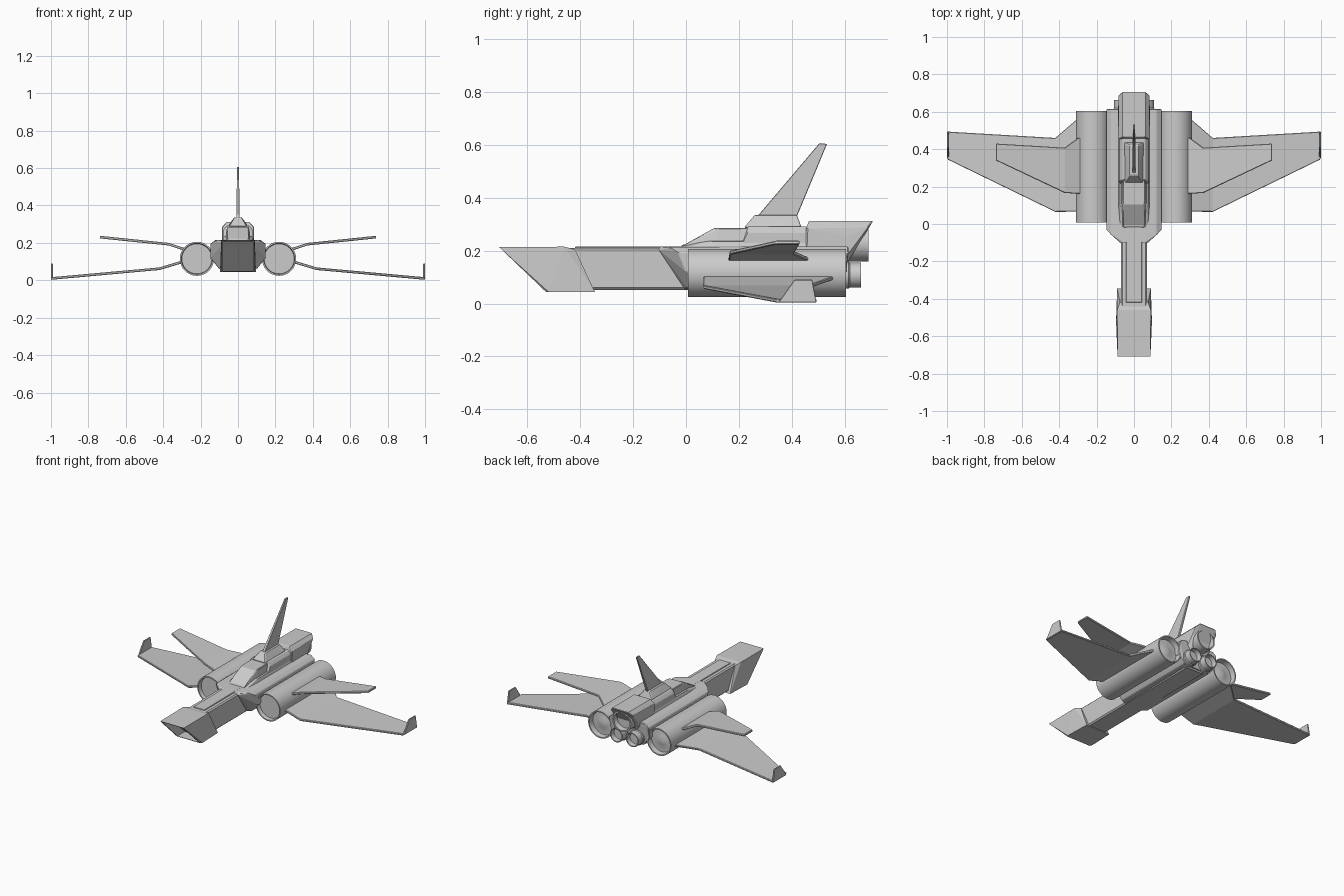
import bpy, bmesh, math
from mathutils import Vector

if "Cube" in bpy.data.objects:
    bpy.data.objects.remove(bpy.data.objects["Cube"])


def finish(name, bm, bevel=0, mirror=False, thick=0, smooth=False):
    bmesh.ops.recalc_face_normals(bm, faces=bm.faces)
    me = bpy.data.meshes.new(name)
    bm.to_mesh(me)
    bm.free()
    ob = bpy.data.objects.new(name, me)
    bpy.context.collection.objects.link(ob)
    if thick:
        m = ob.modifiers.new("thickness", 'SOLIDIFY')
        m.thickness, m.offset = thick, 0
    if bevel:
        m = ob.modifiers.new("bevel", 'BEVEL')
        m.width, m.segments, m.limit_method = bevel, 1, 'ANGLE'
    if mirror:
        m = ob.modifiers.new("mirror", 'MIRROR')
        m.use_axis = (True, False, False)
    if smooth:
        bpy.ops.object.select_all(action='DESELECT')
        ob.select_set(True)
        bpy.context.view_layer.objects.active = ob
        bpy.ops.object.shade_smooth_by_angle(angle=math.radians(35))
    return ob


def hull_mesh(pts, symmetric=True):
    """Convex block through points, repeated on the other side of x = 0."""
    bm = bmesh.new()
    for x, y, z in pts:
        bm.verts.new((x, y, z))
        if symmetric and x:
            bm.verts.new((-x, y, z))
    res = bmesh.ops.convex_hull(bm, input=bm.verts)
    junk = [v for v in bm.verts if not v.link_faces]
    bmesh.ops.delete(bm, geom=junk, context='VERTS')
    bmesh.ops.dissolve_limit(bm, angle_limit=0.02, verts=bm.verts, edges=bm.edges)
    return bm


def block(name, pts, bevel=0.004, mirror=False):
    return finish(name, hull_mesh(pts, not mirror), bevel, mirror)


def slab(name, profile, half, bevel=0.004):
    """Convex side profile (y, z) with constant width."""
    return block(name, [(half, y, z) for y, z in profile], bevel)


def lathe(name, profile, x, z, mirror=False, seg=40):
    """Spin (radius, y) points about a lengthwise axis."""
    bm = bmesh.new()
    vs = [bm.verts.new((x + r, y, z)) for r, y in profile]
    es = [bm.edges.new(p) for p in zip(vs, vs[1:])]
    bmesh.ops.spin(bm, geom=vs + es, cent=(x, 0, z), axis=(0, 1, 0),
                   angle=2 * math.pi, steps=seg)
    bmesh.ops.remove_doubles(bm, verts=bm.verts, dist=1e-5)
    return finish(name, bm, mirror=mirror, smooth=True)


def wing(name, stations, thick):
    """Plate through stations (x, front y, rear y, z)."""
    bm = bmesh.new()
    rows = [(bm.verts.new((x, a, z)), bm.verts.new((x, b, z))) for x, a, b, z in stations]
    for (a, b), (c, d) in zip(rows, rows[1:]):
        bm.faces.new((a, c, d, b))
    return finish(name, bm, bevel=0.003, mirror=True, thick=thick)


# Nose with a slanted hollow intake
bm = hull_mesh([(.088, -.708, .214), (.09, -.46, .215), (.096, -.52, .044), (.088, -.53, .044),
                (.09, -.345, .044), (.075, -.42, .205)])
bmesh.ops.recalc_face_normals(bm, faces=bm.faces)
front = max(bm.faces, key=lambda f: -f.normal.y * f.calc_area())
bmesh.ops.inset_region(bm, faces=[front], thickness=.012)
inner = bmesh.ops.extrude_discrete_faces(bm, faces=[front])["faces"][0]
bmesh.ops.translate(bm, verts=inner.verts, vec=(0, .08, 0))
finish("nose_intake", bm)

# Long neck and belly
slab("neck", [(-.46, .052), (-.46, .21), (.59, .21), (.59, .052)], .07, .008)
slab("neck_spine", [(-.42, .2), (-.42, .215), (.1, .217), (.1, .2)], .042, .002)

# Shoulders between the engines
block("shoulders", [(.07, -.105, .205), (.06, -.1, .216), (.12, -.06, .214), (.148, -.03, .195),
                    (.148, .615, .195), (.12, .615, .216), (.07, -.005, .055),
                    (.1, .005, .06), (.1, .6, .06), (.148, 0, .12), (.148, .6, .12)])

# Canopy and dorsal deck
block("deck", [(.075, -.02, .21), (.085, .1, .21), (.085, .46, .21), (.045, -.015, .222),
               (.075, .1, .238), (.075, .46, .238)], .003)
block("canopy", [(.06, -.02, .215), (.068, .11, .225), (.068, .24, .225),
                 (.05, .105, .285), (.058, .125, .285), (.058, .24, .287)], .004)
block("dorsal_housing", [(.078, .21, .215), (.078, .46, .215), (.078, .235, .27),
                         (.078, .46, .27), (.06, .235, .292), (.06, .46, .292)], .003)

# Tail fin and its fairing
block("fin_fairing", [(.05, .22, .288), (.05, .3, .265), (.05, .44, .275), (.05, .435, .295),
                      (.022, .26, .335), (.022, .42, .335)])
block("tail_fin", [(.009, .27, .33), (.009, .42, .33), (.005, .505, .607), (.005, .534, .604)], .002)

# Rear upper engine housing with overhanging hood
block("rear_housing", [(.085, .455, .2), (.085, .455, .285), (.06, .465, .312), (.06, .708, .312),
                       (.082, .69, .29), (.085, .615, .255), (.085, .615, .19),
                       (.06, .615, .16), (.06, .455, .16)], .003)

# Rear nozzles
lathe("upper_nozzle", [(0, .655), (.056, .655), (.06, .69), (.069, .69), (.069, .56), (0, .56)], 0, .228)
lathe("lower_nozzle", [(0, .63), (.038, .63), (.041, .662), (.047, .662), (.047, .62),
                       (.052, .615), (.052, .56), (0, .56)], .06, .108, True)

# Main engines
lathe("main_engine", [(0, .035), (.08, .035), (.083, .008), (.091, .008), (.091, .605),
                      (.083, .605), (.079, .57), (.03, .57), (0, .585)], .22, .115, True, 48)

# Wings
wing("lower_wing", [(.27, .068, .57, .106), (.31, .066, .555, .095), (.42, .065, .46, .062),
                    (.996, .345, .494, .010)], .014)
wing("upper_wing", [(.27, .16, .465, .16), (.30, .162, .46, .170), (.37, .166, .408, .193),
                    (.738, .34, .43, .231)], .014)
block("winglet", [(x, y, z) for x in (.990, 1.0)
                  for y, z in ((.35, .004), (.41, .09), (.478, .09), (.494, .004))], .002, True)
